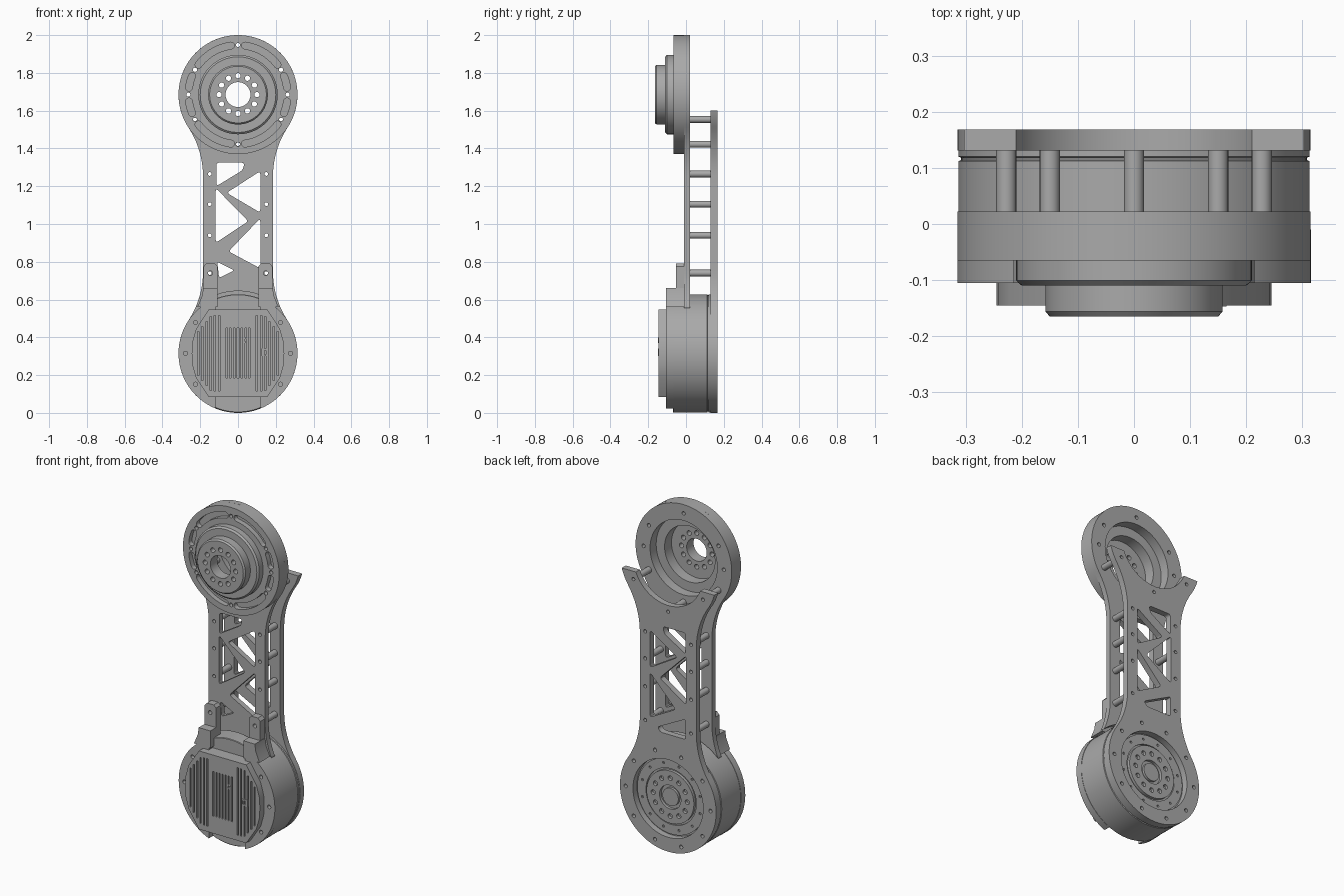
import bpy, bmesh
from math import sin, cos, radians, pi
from mathutils import Vector

if "Cube" in bpy.data.objects:
    bpy.data.objects.remove(bpy.data.objects["Cube"])

metal = bpy.data.materials.new("brushed_grey")
metal.use_nodes = True
GREY = (0.40, 0.40, 0.40, 1)
metal.diffuse_color = GREY
metal.node_tree.nodes["Principled BSDF"].inputs["Base Color"].default_value = GREY

LOW, HIGH, R = 0.315, 1.685, 0.315      # joint heights and joint radius
FIL = 0.478                             # waist fillet radius
FX, WAIST = 0.663, 0.185


def finish(name, mesh):
    obj = bpy.data.objects.new(name, mesh)
    bpy.context.collection.objects.link(obj)
    mesh.materials.clear()
    mesh.materials.append(metal)
    bpy.ops.object.select_all(action='DESELECT')
    obj.select_set(True)
    bpy.context.view_layer.objects.active = obj
    bpy.ops.object.shade_smooth_by_angle(angle=radians(30))
    return obj


def arc(cx, cz, r, a, b, n=24):
    return [(cx + r * cos(radians(a + (b - a) * i / n)),
             cz + r * sin(radians(a + (b - a) * i / n))) for i in range(n + 1)]


def circle(cx, cz, r, n=24):
    return arc(cx, cz, r, 0, 360, n)[:-1]


def ring_of_holes(cz, rad, r, angles):
    return [circle(rad * cos(radians(a)), cz + rad * sin(radians(a)), r, 14) for a in angles]


def rect(x0, x1, z0, z1):
    return [(x0, z0), (x1, z0), (x1, z1), (x0, z1)]


def flip(pts):
    return [(-x, z) for x, z in reversed(pts)]


def rounded(pts, d=0.018):
    out = []
    for i, p in enumerate(pts):
        p = Vector(p)
        a = p + (Vector(pts[i - 1]) - p).normalized() * d
        b = p + (Vector(pts[(i + 1) % len(pts)]) - p).normalized() * d
        for k in range(5):
            t = k / 4
            out.append(tuple(a * (1 - t) ** 2 + p * 2 * t * (1 - t) + b * t * t))
    return out


def slot(cz, r, half, a, b):
    am, bm = radians(a), radians(b)
    return (arc(0, cz, r + half, a, b, 16)
            + arc(r * cos(bm), cz + r * sin(bm), half, b, b + 180, 8)[1:-1]
            + arc(0, cz, r - half, b, a, 16)
            + arc(r * cos(am), cz + r * sin(am), half, a + 180, a + 360, 8)[1:-1])


def plate(name, loops, y0, y1):
    """Flat sheet from an outline and hole loops in xz, spanning y0..y1."""
    cu = bpy.data.curves.new(name, 'CURVE')
    cu.dimensions, cu.fill_mode = '2D', 'BOTH'
    cu.extrude = (y1 - y0) / 2
    for pts in loops:
        sp = cu.splines.new('POLY')
        sp.points.add(len(pts) - 1)
        for p, (x, z) in zip(sp.points, pts):
            p.co = (x, z, 0, 1)
        sp.use_cyclic_u = True
    tmp = bpy.data.objects.new(name + "_tmp", cu)
    bpy.context.collection.objects.link(tmp)
    dg = bpy.context.evaluated_depsgraph_get()
    mesh = bpy.data.meshes.new_from_object(tmp.evaluated_get(dg))
    bpy.data.objects.remove(tmp)
    bm = bmesh.new()
    bm.from_mesh(mesh)
    bmesh.ops.remove_doubles(bm, verts=bm.verts, dist=1e-5)
    for v in bm.verts:
        x, z, d = v.co
        v.co = (x, (y0 + y1) / 2 - d, z)
    bmesh.ops.recalc_face_normals(bm, faces=bm.faces)
    bm.to_mesh(mesh)
    bm.free()
    return finish(name, mesh)


def lathe(name, profile, cz, n=96):
    """Closed (radius, y) profile spun about the y axis at height cz."""
    bm = bmesh.new()
    rows = [[bm.verts.new((r * cos(2 * pi * i / n), y, cz + r * sin(2 * pi * i / n)))
             for r, y in profile] for i in range(n)]
    m = len(profile)
    for i in range(n):
        for j in range(m):
            a, b, k = rows[i], rows[(i + 1) % n], (j + 1) % m
            bm.faces.new((a[j], a[k], b[k], b[j]))
    bmesh.ops.recalc_face_normals(bm, faces=bm.faces)
    mesh = bpy.data.meshes.new(name)
    bm.to_mesh(mesh)
    bm.free()
    return finish(name, mesh)


# Shared hole patterns
bolts_low = ring_of_holes(LOW, 0.278, 0.011, range(0, 360, 36))
bolts_high = ring_of_holes(HIGH, 0.263, 0.011, [0, 30, 90, 150, 180, 210, 270, 330])
posts = [(s * 0.15, z) for s in (-1, 1) for z in (0.74, 0.94, 1.105, 1.265)]
post_holes = [circle(x, z, 0.010, 14) for x, z in posts]
truss = [rounded(t) for t in (
    [(-.115, 1.325), (.035, 1.325), (.025, 1.285), (-.115, 1.2)],
    [(.118, 1.28), (.118, 1.06), (-.06, 1.165)],
    [(-.118, 1.19), (.055, 1.015), (-.118, .9)],
    [(.118, 1.03), (.118, .765), (-.05, .855)])]

# Front arm plate
half = (arc(0, LOW, 0.33, 90, 46.7, 16) + arc(FX, 0.75, FIL, 204, 180, 12)
        + arc(FX, 1.25, FIL, 180, 146.7, 16) + arc(0, HIGH, R, -33.3, 90, 40)[1:])
front_gap = rounded([(-.11, .80), (-.02, .755), (-.10, .715)], 0.012)
plate("front_arm_plate", [half + flip(half)[1:-1], circle(0, HIGH, 0.22, 64), front_gap]
      + truss + bolts_high + post_holes, -0.01, 0.022)

# Back arm plate with forked top
half = (arc(0, LOW, R, -90, 33.3, 40) + arc(FX, 0.75, FIL, 213.3, 180, 16)[1:]
        + arc(FX, 1.25, FIL, 180, 146.7, 16) + arc(0, HIGH, R, -33.3, -15.7, 8)[1:]
        + arc(0, HIGH, 0.227, -22, -90, 24))
back_gap = rounded([(-.115, .815), (.07, .72), (.05, .695), (-.115, .695)], 0.015)
fork_holes = ring_of_holes(HIGH, 0.263, 0.010, [210, 270, 330])
plate("back_arm_plate", [half + flip(half)[1:-1], circle(0, LOW, 0.23, 64), back_gap]
      + truss + bolts_low + fork_holes + post_holes, 0.131, 0.168)

# Spacer tubes between the plates
fork_posts = [(0.263 * cos(radians(a)), HIGH + 0.263 * sin(radians(a))) for a in (210, 270, 330)]
for x, z in posts + fork_posts:
    plate("spacer_tube", [circle(x, z, 0.018), circle(x, z, 0.010, 14)], 0.021, 0.132)

# Upper joint housing: pocketed front layer over a plain layer
slots = [slot(HIGH, 0.262, 0.018, a, b) for a, b in
         ((37, 82), (98, 143), (217, 262), (278, 323),
          (8, 22), (158, 172), (188, 202), (338, 352))]
rim = circle(0, HIGH, R, 96)
plate("upper_housing_front", [rim, circle(0, HIGH, 0.165, 64)] + slots + bolts_high, -0.065, -0.035)
plate("upper_housing_back", [rim, circle(0, HIGH, 0.22, 64)] + bolts_high, -0.035, -0.01)

# Upper joint stepped collar and drilled nose
lathe("upper_collar", [(.139, -.165), (.15, -.165), (.158, -.156), (.158, -.11), (.2, -.11),
                       (.21, -.101), (.21, -.06), (.165, -.06), (.165, -.1), (.139, -.1)], HIGH)
plate("upper_nose", [circle(0, HIGH, 0.139, 96), circle(0, HIGH, 0.066, 48)]
      + ring_of_holes(HIGH, 0.1, 0.014, range(0, 360, 30)), -0.165, -0.1)

# Motor body and its output face
lathe("motor_body", [(.02, -.07), (.31, -.07), (.313, -.067), (.313, .112), (.308, .114),
                     (.308, .118), (.313, .12), (.313, .131), (.02, .131)], LOW)
plate("motor_output_ring", [circle(0, LOW, 0.155, 64), circle(0, LOW, 0.07, 48)]
      + ring_of_holes(LOW, 0.112, 0.014, range(0, 360, 30)), 0.125, 0.148)
plate("motor_outer_ring", [circle(0, LOW, 0.222, 64), circle(0, LOW, 0.165, 64)]
      + ring_of_holes(LOW, 0.195, 0.007, range(15, 360, 30)), 0.125, 0.139)
plate("motor_hub", [circle(0, LOW, 0.052, 48)], 0.12, 0.146)

# Side flanges and stepped brackets tying the motor to the arm
flange = arc(0, LOW, R, -68, 68, 40)
flange_holes = [h for h in ring_of_holes(LOW, 0.278, 0.011, (-36, 0, 36))]
tab = [(.108, .65), (.182, .65), (.182, .775), (.167, .792), (.123, .792), (.108, .777)]
foot = [(.108, .56), (.215, .56), (.19, .62), (.184, .662), (.108, .662)]
for side, turn in (("left", list), ("right", flip)):
    plate(side + "_motor_flange", [turn(flange)] + [turn(h) for h in flange_holes], -0.105, -0.065)
    plate(side + "_bracket_tab", [turn(tab), turn(circle(.147, .74, .012, 14))], -0.052, -0.01)
    plate(side + "_bracket_foot", [turn(foot)], -0.105, -0.01)

# Finned motor cap
corner = [(.245, .0), (.242, .06), (.222, .13), (.155, .232)]
quarter = corner + flip(corner)
outline = [(x, LOW + z) for x, z in quarter[:-1]] + [(-x, LOW - z) for x, z in quarter[:-1]]
grooves = [rect(x - .004, x + .004, .185, .45) for x in [-.06 + .02 * i for i in range(7)]]
for i in range(6):
    x = 0.1 + 0.022 * i
    h = min(0.2, 0.2 - (x - 0.14) * 1.2)
    for s in (-1, 1):
        grooves.append(rect(s * x - .004, s * x + .004, LOW - h, LOW + h))
plate("motor_cap_base", [outline], -0.115, -0.068)
plate("motor_cap_fins", [outline] + grooves, -0.145, -0.115)
plate("cap_connector", [rect(.125, .165, .30, .34), rect(.134, .156, .309, .331)], -0.147, -0.118)
plate("cap_plug", [circle(.04, .385, .014), circle(.04, .385, .007, 12)], -0.147, -0.118)
